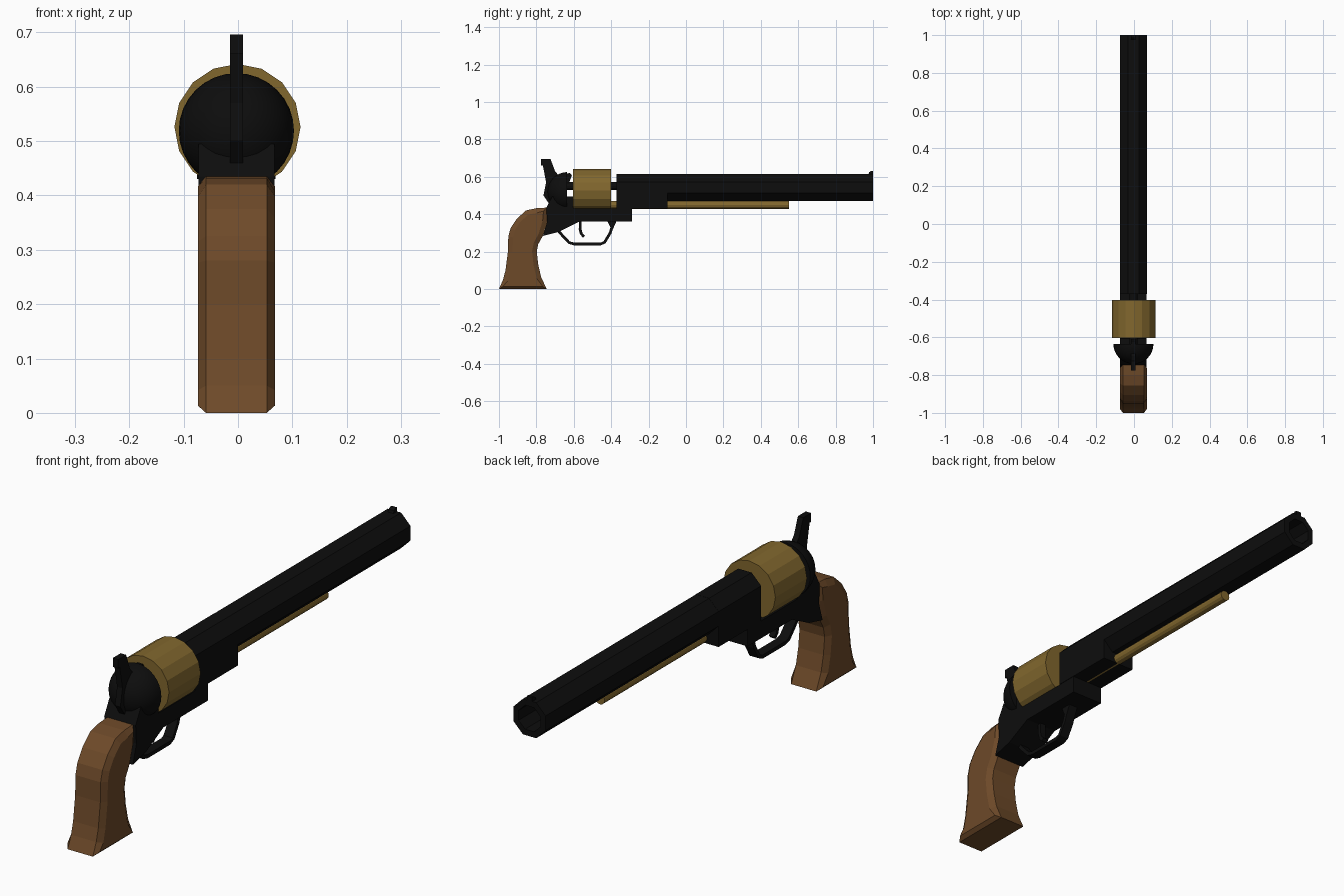
import bpy, bmesh
from math import cos, sin, pi, radians
from mathutils import Vector

if "Cube" in bpy.data.objects:
    bpy.data.objects.remove(bpy.data.objects["Cube"])

CX = -0.003  # midline of the body


def material(name, rgb):
    m = bpy.data.materials.new(name)
    m.diffuse_color = (*rgb, 1)
    m.use_nodes = True
    m.node_tree.nodes["Principled BSDF"].inputs["Base Color"].default_value = m.diffuse_color
    return m


BLACK = material("black_steel", (0.004, 0.004, 0.004))
BRASS = material("brass", (0.22, 0.135, 0.027))
WOOD = material("wood", (0.155, 0.068, 0.022))


def finish(name, bm, mat, smooth=False):
    bmesh.ops.recalc_face_normals(bm, faces=bm.faces)
    me = bpy.data.meshes.new(name)
    bm.to_mesh(me)
    bm.free()
    me.materials.append(mat)
    ob = bpy.data.objects.new(name, me)
    bpy.context.collection.objects.link(ob)
    if smooth:
        bpy.context.view_layer.objects.active = ob
        ob.select_set(True)
        bpy.ops.object.shade_smooth_by_angle(angle=radians(40))
        ob.select_set(False)
    return ob


def prism(points, offset):
    """Extrude a closed loop of 3D points; returns bmesh, start cap, end cap."""
    bm = bmesh.new()
    a = [bm.verts.new(p) for p in points]
    b = [bm.verts.new(Vector(p) + Vector(offset)) for p in points]
    caps = [bm.faces.new(a), bm.faces.new(b[::-1])]
    n = len(a)
    for i in range(n):
        j = (i + 1) % n
        bm.faces.new((a[i], b[i], b[j], a[j]))
    bmesh.ops.recalc_face_normals(bm, faces=bm.faces)
    return bm, caps


def side_profile(name, yz, half, mat):
    bm, _ = prism([(CX - half, y, z) for y, z in yz], (2 * half, 0, 0))
    return finish(name, bm, mat)


def ring(r, n, z, y, x=CX, turn=0.0):
    return [(x + r * cos(2 * pi * i / n + turn), y, z + r * sin(2 * pi * i / n + turn))
            for i in range(n)]


def rod(name, r, n, z, y0, y1, mat, x=CX, smooth=False):
    bm, _ = prism(ring(r, n, z, y0, x), (0, y1 - y0, 0))
    return finish(name, bm, mat, smooth)


def strip(path, t):
    """Thicken an open path into a closed outline."""
    pts = [Vector(p) for p in path]
    left, right = [], []
    for i, p in enumerate(pts):
        d = (pts[min(i + 1, len(pts) - 1)] - pts[max(i - 1, 0)]).normalized()
        nrm = Vector((-d.y, d.x)) * t / 2
        left.append(tuple(p + nrm))
        right.append(tuple(p - nrm))
    return left + right[::-1]


# Octagonal barrel with a bore
R = 0.0715 / cos(pi / 8)
BZ = 0.543
bm, caps = prism(ring(R, 8, BZ, -0.37, turn=pi / 8), (0, 1.37, 0))
muzzle = caps[1]
bmesh.ops.inset_individual(bm, faces=[muzzle], thickness=0.025)
deep = bmesh.ops.extrude_discrete_faces(bm, faces=[muzzle])["faces"][0]
bmesh.ops.translate(bm, verts=deep.verts, vec=(0, -0.3, 0))
finish("barrel", bm, BLACK)

# Lug below the barrel, following its upper facets
a = 0.072
c = a * 0.4142
bm, _ = prism([(CX + x, -0.371, z) for x, z in (
    (-a, 0.43), (a, 0.43), (a, BZ + c), (c, BZ + a), (-c, BZ + a), (-a, BZ + c))],
    (0, 0.271, 0))
finish("barrel_lug", bm, BLACK)

# Front sight
side_profile("front_sight", [(0.975, 0.61), (0.98, 0.625), (0.99, 0.631), (1.0, 0.631),
                             (1.0, 0.61)], 0.012, BLACK)

# Chamber cylinder, axis pin and rod under the barrel
rod("chamber_cylinder", 0.116, 16, 0.526, -0.603, -0.402, BRASS, x=-0.001)
rod("axis_pin", 0.021, 12, 0.55, -0.64, -0.36, BLACK)
rod("loading_rod", 0.021, 12, 0.45, -0.57, 0.552, BRASS)

# Frame
side_profile("frame", [
    (-0.288, 0.43), (-0.288, 0.36), (-0.57, 0.36), (-0.62, 0.335), (-0.68, 0.305),
    (-0.765, 0.284), (-0.742, 0.36), (-0.747, 0.435), (-0.715, 0.495), (-0.605, 0.495),
    (-0.602, 0.43)], 0.070, BLACK)

# Domed recoil shield
bm = bmesh.new()
bmesh.ops.create_uvsphere(bm, u_segments=32, v_segments=16, radius=0.106)
cut = bmesh.ops.bisect_plane(bm, geom=bm.verts[:] + bm.edges[:] + bm.faces[:],
                             plane_co=(0, 0, 0), plane_no=(0, 1, 0), clear_outer=True)
bmesh.ops.holes_fill(bm, edges=[e for e in bm.edges if e.is_boundary])
bmesh.ops.translate(bm, verts=bm.verts, vec=(CX, -0.635, 0.519))
finish("recoil_shield", bm, BLACK, True)

# Hammer
side_profile("hammer", [
    (-0.775, 0.696), (-0.725, 0.696), (-0.70, 0.63), (-0.685, 0.612), (-0.62, 0.62),
    (-0.61, 0.607), (-0.64, 0.53), (-0.64, 0.46), (-0.735, 0.46), (-0.762, 0.50),
    (-0.748, 0.57), (-0.765, 0.66), (-0.775, 0.66)], 0.012, BLACK)

# Trigger guard and trigger
guard = [(-0.69, 0.32), (-0.66, 0.285), (-0.625, 0.248), (-0.60, 0.241), (-0.455, 0.241),
         (-0.435, 0.25), (-0.405, 0.30), (-0.385, 0.37)]
side_profile("trigger_guard", strip(guard, 0.015), 0.02, BLACK)
side_profile("guard_root", [(-0.42, 0.362), (-0.372, 0.362), (-0.395, 0.31)], 0.02, BLACK)
side_profile("trigger", strip([(-0.565, 0.37), (-0.566, 0.32), (-0.56, 0.295), (-0.545, 0.28)],
                              0.015), 0.012, BLACK)

# Wooden grip with chamfered cheeks
grip = [(-0.745, 0.435), (-0.80, 0.432), (-0.855, 0.42), (-0.905, 0.375), (-0.938, 0.325),
        (-0.95, 0.28), (-0.952, 0.20), (-0.965, 0.10), (-0.978, 0.05), (-1.0, 0.0),
        (-0.745, 0.0), (-0.775, 0.065), (-0.79, 0.13), (-0.798, 0.20), (-0.79, 0.24),
        (-0.765, 0.285), (-0.742, 0.36)]
bm, caps = prism([(CX - 0.056, y, z) for y, z in grip], (0.112, 0, 0))
bmesh.ops.inset_individual(bm, faces=caps, thickness=0.025, depth=0.015)
finish("grip", bm, WOOD)
